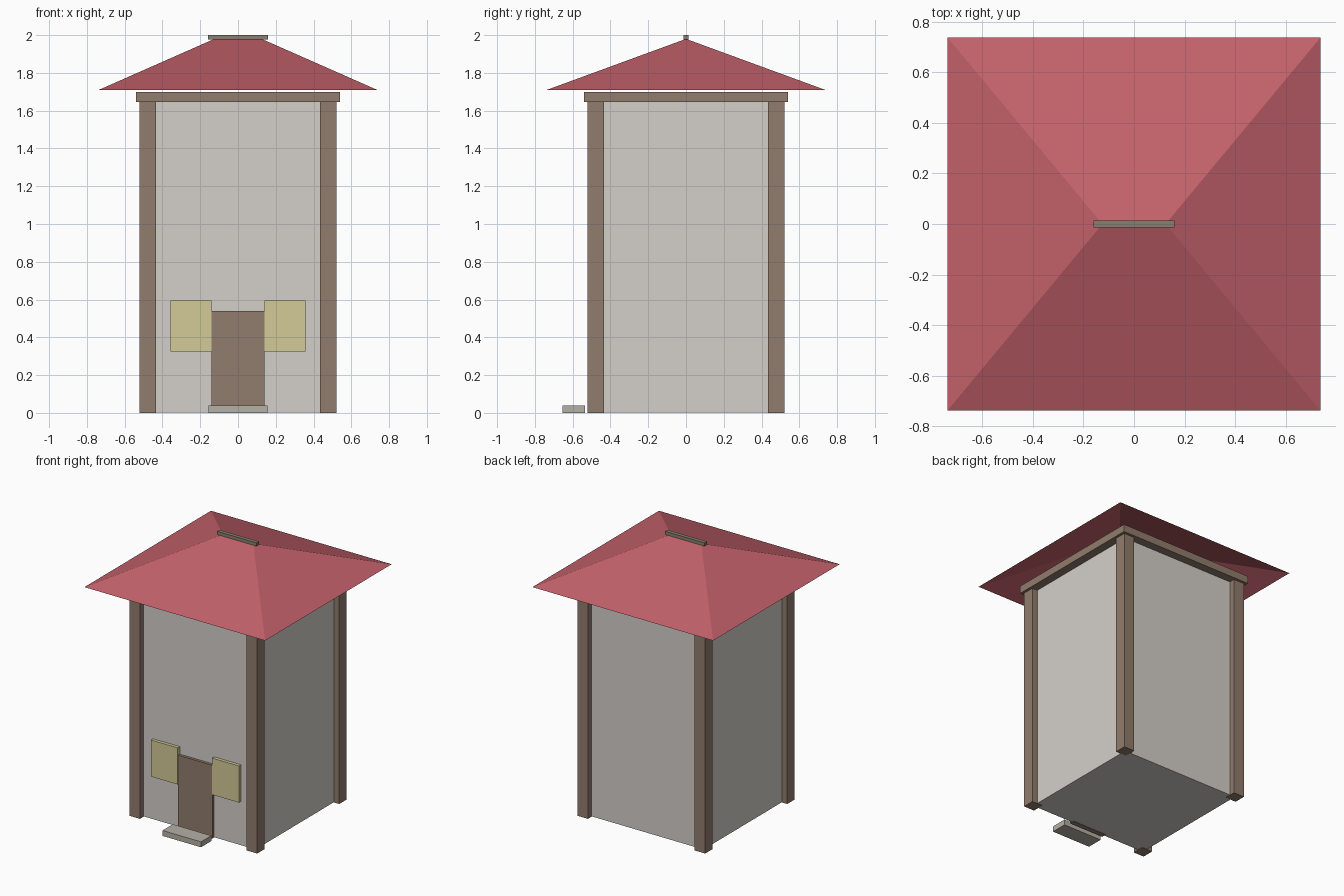
import bpy
import bmesh

cube = bpy.data.objects.get("Cube")
if cube:
    bpy.data.objects.remove(cube, do_unlink=True)


def material(name, hex_rgb):
    """Flat material from an sRGB hex string, stored as linear values."""
    rgb = [int(hex_rgb[i:i + 2], 16) / 255 for i in range(0, 6, 2)]
    lin = [c / 12.92 if c <= 0.04045 else ((c + 0.055) / 1.055) ** 2.4 for c in rgb]
    mat = bpy.data.materials.new(name)
    mat.use_nodes = True
    mat.diffuse_color = (*lin, 1)
    bsdf = mat.node_tree.nodes["Principled BSDF"]
    bsdf.inputs["Base Color"].default_value = (*lin, 1)
    bsdf.inputs["Roughness"].default_value = 0.9
    return mat


PLASTER = material("pale plaster", "D4CFC9")
TIMBER = material("brown timber", "917C6D")
ROOF = material("red roof", "C3616A")
YELLOW = material("dull yellow", "D4CA97")
STONE = material("grey stone", "B5B1A7")
RIDGE = material("grey brown ridge", "8A7F71")


def finish(name, bm, mat):
    mesh = bpy.data.meshes.new(name)
    bm.to_mesh(mesh)
    bm.free()
    mesh.materials.append(mat)
    obj = bpy.data.objects.new(name, mesh)
    bpy.context.collection.objects.link(obj)
    return obj


def box(name, mat, x, y, z):
    """Box spanning the given (low, high) range on each axis."""
    bm = bmesh.new()
    bmesh.ops.create_cube(bm, size=1)
    spans = (x, y, z)
    for v in bm.verts:
        v.co = [(lo + hi) / 2 + c * (hi - lo) for c, (lo, hi) in zip(v.co, spans)]
    return finish(name, bm, mat)


def around(centre, half):
    return (centre - half, centre + half)


WALL = 0.478        # half width of the tower, also the post centre line
POST = 0.043        # half width of a post
BEAM = 0.062        # half width of a top beam
WALL_TOP = 1.645

# Tower body
box("walls", PLASTER, around(0, WALL), around(0, WALL), (0.002, WALL_TOP + 0.02))

# Corner posts and the beams that rest on them
for side, sx in (("left", 1), ("right", -1)):
    for end, sy in (("front", -1), ("back", 1)):
        box(f"{end}_{side}_post", TIMBER, around(sx * WALL, POST),
            around(sy * WALL, POST), (0, WALL_TOP))
    box(f"{side}_beam", TIMBER, around(sx * WALL, BEAM),
        around(0, WALL - BEAM), (WALL_TOP, 1.70))
for end, sy in (("front", -1), ("back", 1)):
    box(f"{end}_beam", TIMBER, around(0, WALL + BEAM),
        around(sy * WALL, BEAM), (WALL_TOP, 1.70))

# Hipped roof, open underneath
EAVE, EAVE_Z, RIDGE_X, RIDGE_Z = 0.737, 1.71, 0.125, 1.98
bm = bmesh.new()
fl, fr, br, bl = [bm.verts.new((sx * EAVE, sy * EAVE, EAVE_Z))
                  for sx, sy in ((-1, -1), (1, -1), (1, 1), (-1, 1))]
ra, rb = [bm.verts.new((sx * RIDGE_X, 0, RIDGE_Z)) for sx in (-1, 1)]
for loop in ((fl, fr, rb, ra), (fr, br, rb), (br, bl, ra, rb), (bl, fl, ra)):
    bm.faces.new(loop)
finish("hipped_roof", bm, ROOF)

# Ridge cap
box("ridge_cap", RIDGE, around(0, 0.16), around(0, 0.014), (1.976, 2.0))

# Door, step and the panels beside the door
box("door", TIMBER, around(0, 0.14), (-0.498, -0.46), (0, 0.54))
box("door_step", STONE, around(0, 0.157), (-0.655, -0.535), (0, 0.04))
for side, sx in (("left", 1), ("right", -1)):
    box(f"{side}_window", YELLOW, around(sx * 0.249, 0.109), (-0.502, -0.46), (0.325, 0.595))
